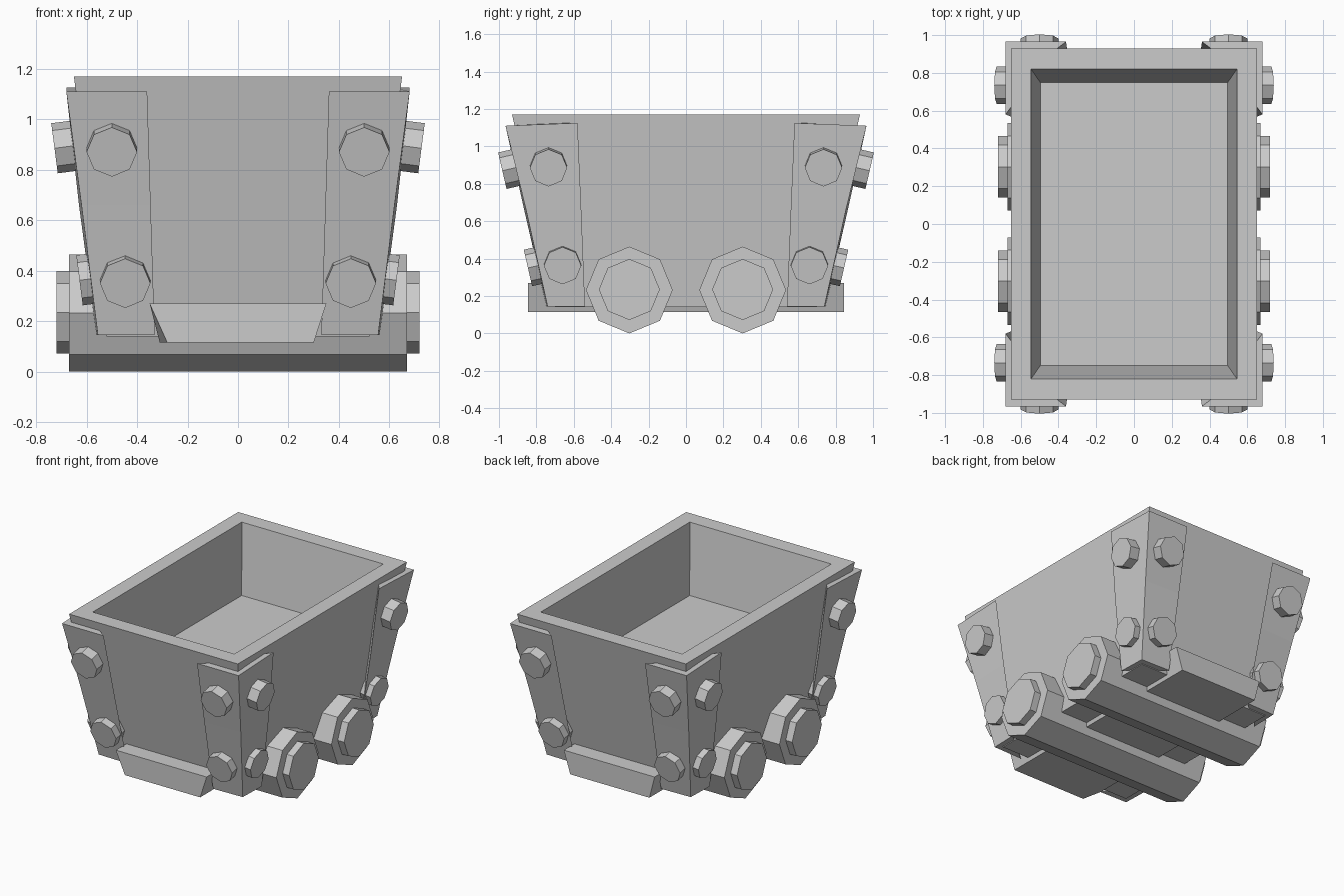
import bpy, bmesh
from mathutils import Vector, Matrix

if "Cube" in bpy.data.objects:
    bpy.data.objects.remove(bpy.data.objects["Cube"])


def finish(name, bm):
    bmesh.ops.recalc_face_normals(bm, faces=bm.faces[:])
    me = bpy.data.meshes.new(name)
    bm.to_mesh(me)
    bm.free()
    ob = bpy.data.objects.new(name, me)
    bpy.context.collection.objects.link(ob)
    return ob


def loft(name, rings):
    """Skin a stack of closed rings and cap both ends."""
    bm = bmesh.new()
    loops = [[bm.verts.new(p) for p in ring] for ring in rings]
    for a, b in zip(loops, loops[1:]):
        for i in range(len(a)):
            j = (i + 1) % len(a)
            bm.faces.new((a[i], a[j], b[j], b[i]))
    bm.faces.new(loops[0])
    bm.faces.new(loops[-1])
    return finish(name, bm)


def rect(x, y, z):
    return [(-x, -y, z), (x, -y, z), (x, y, z), (-x, y, z)]


def octagon(name, centre, axis, radius, length):
    """Eight-sided prism centred on a point, one corner pointing up."""
    bm = bmesh.new()
    rot = Vector(axis).to_track_quat('Z', 'Y').to_matrix().to_4x4()
    bmesh.ops.create_cone(bm, cap_ends=True, segments=8, radius1=radius,
                          radius2=radius, depth=length,
                          matrix=Matrix.Translation(centre) @ rot)
    return finish(name, bm)


# Tapered tub: outside, rim, then down the inside to the floor
loft("tub", [rect(0.52, 0.70, 0.14), rect(0.65, 0.93, 1.17),
             rect(0.545, 0.82, 1.17), rect(0.495, 0.748, 0.70)])


# Corner brackets: L-shaped plates with undercut ends, slightly flared off the corner
def bracket_ring(sx, sy, xo, xi, yo, yi, z, flare, rise, t=0.06, cut=0.08):
    pts = [(xo, yo, 0), (xi, yo + flare, 0), (xi + cut, yo - t, 0),
           (xo - t, yo - t, 0), (xo - t, yi + cut, rise), (xo + flare, yi, rise)]
    return [(sx * x, sy * y, z + dz) for x, y, dz in pts]


# Bolts as (distance along wall, outer face distance, height)
side_bolts = [(0.735, 0.727, 0.885), (0.66, 0.628, 0.362)]
end_bolts = [(0.50, 0.982, 0.87), (0.447, 0.845, 0.35)]
depth = 0.12

for sx in (-1, 1):
    for sy in (-1, 1):
        loft("corner_bracket", [
            bracket_ring(sx, sy, 0.555, 0.33, 0.74, 0.54, 0.145, 0.006, 0),
            bracket_ring(sx, sy, 0.62, 0.346, 0.855, 0.56, 0.66, 0.01, 0),
            bracket_ring(sx, sy, 0.68, 0.36, 0.965, 0.58, 1.11, 0, 0.015)])
        for y, x, z in side_bolts:
            n = Vector((sx, 0, -0.13)).normalized()
            octagon("side_bolt", Vector((sx * x, sy * y, z)) - n * depth / 2, n, 0.1, depth)
        for x, y, z in end_bolts:
            n = Vector((0, sy, -0.23)).normalized()
            octagon("end_bolt", Vector((sx * x, sy * y, z)) - n * depth / 2, n, 0.1, depth)

# Chassis beam whose ends form the bumpers
loft("bumper_beam", [
    [(-left, y, 0.115), (0.30, y, 0.115), (0.35, y, 0.27), (-0.35, y, 0.27)]
    for y, left in ((-0.845, 0.28), (-0.70, 0.31), (0.845, 0.31))])

# Full-width wheel rollers with smaller hubs at each end
for y in (-0.303, 0.303):
    octagon("wheel_roller", (0, y, 0.232), (1, 0, 0), 0.232, 1.34)
    for sx in (-1, 1):
        octagon("wheel_hub", (sx * 0.685, y, 0.235), (1, 0, 0), 0.163, 0.07)
